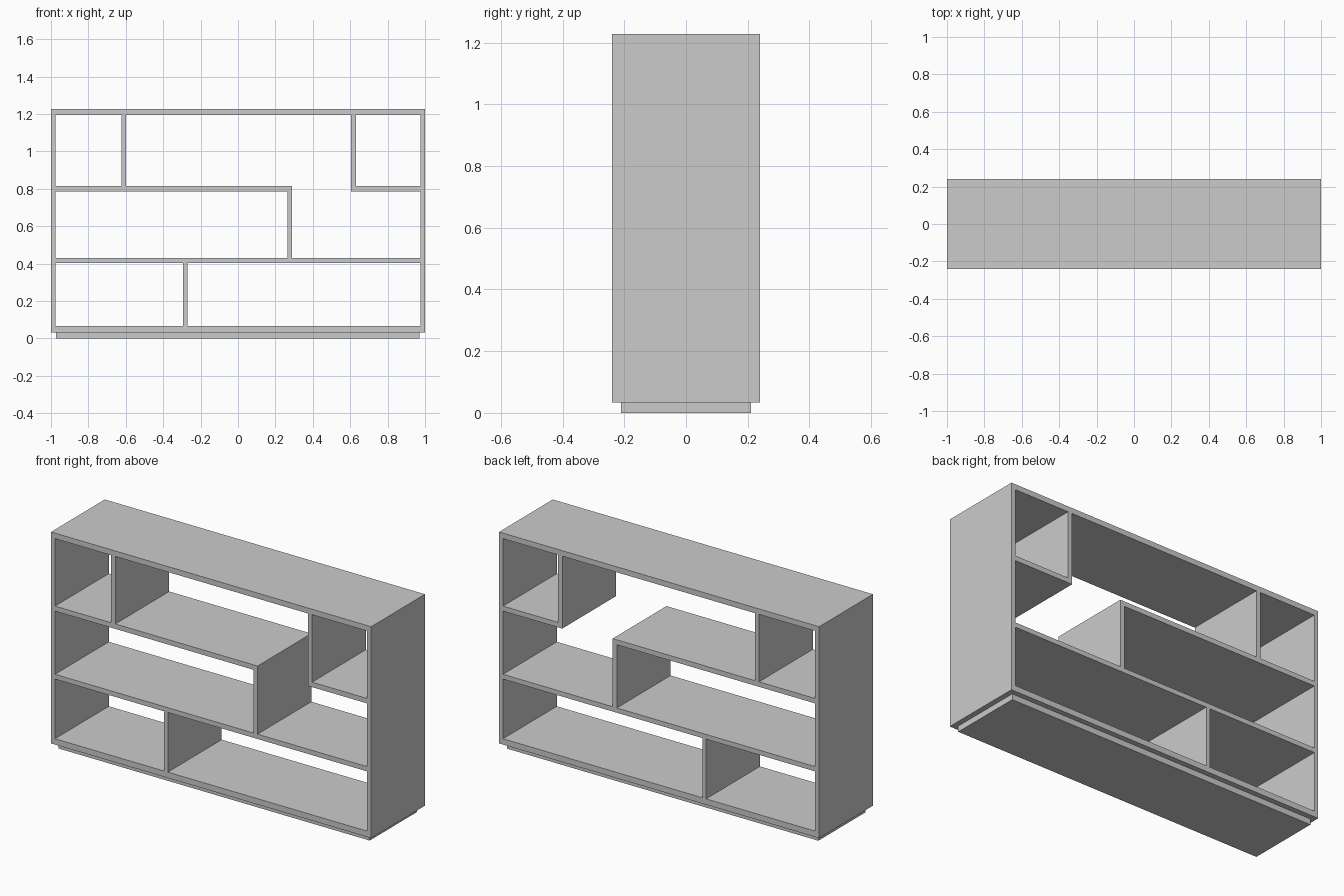
import bpy

if "Cube" in bpy.data.objects:
    bpy.data.objects.remove(bpy.data.objects["Cube"])

HALF_DEPTH = 0.24


def board(name, x0, x1, z0, z1, half_depth=HALF_DEPTH):
    """Box spanning x0..x1, z0..z1, centred on y = 0."""
    bpy.ops.mesh.primitive_cube_add(size=1, location=((x0 + x1) / 2, 0, (z0 + z1) / 2))
    ob = bpy.context.object
    ob.name = name
    ob.scale = (x1 - x0, 2 * half_depth, z1 - z0)
    bpy.ops.object.transform_apply(location=False, rotation=False, scale=True)
    return ob


S = 0.975                    # inner face of the side panels
Z_BASE, Z_TOP = 0.033, 1.227

# Recessed plinth
board("plinth", -0.974, 0.97, 0, Z_BASE, 0.21)

# Outer frame
board("left_side", -1, -S, Z_BASE, Z_TOP)
board("right_side", S, 1, Z_BASE, Z_TOP)
board("bottom_panel", -S, S, Z_BASE, 0.066)
board("top_panel", -S, S, 1.196, Z_TOP)

# Shelves
board("lower_shelf", -S, S, 0.403, 0.43)
board("upper_left_shelf", -S, 0.29, 0.787, 0.815)
board("upper_right_shelf", 0.605, S, 0.787, 0.815)

# Vertical dividers
board("lower_divider", -0.294, -0.27, 0.066, 0.403)
board("middle_divider", 0.264, 0.29, 0.43, 0.787)
board("upper_left_divider", -0.624, -0.598, 0.815, 1.196)
board("upper_right_divider", 0.605, 0.631, 0.815, 1.196)
